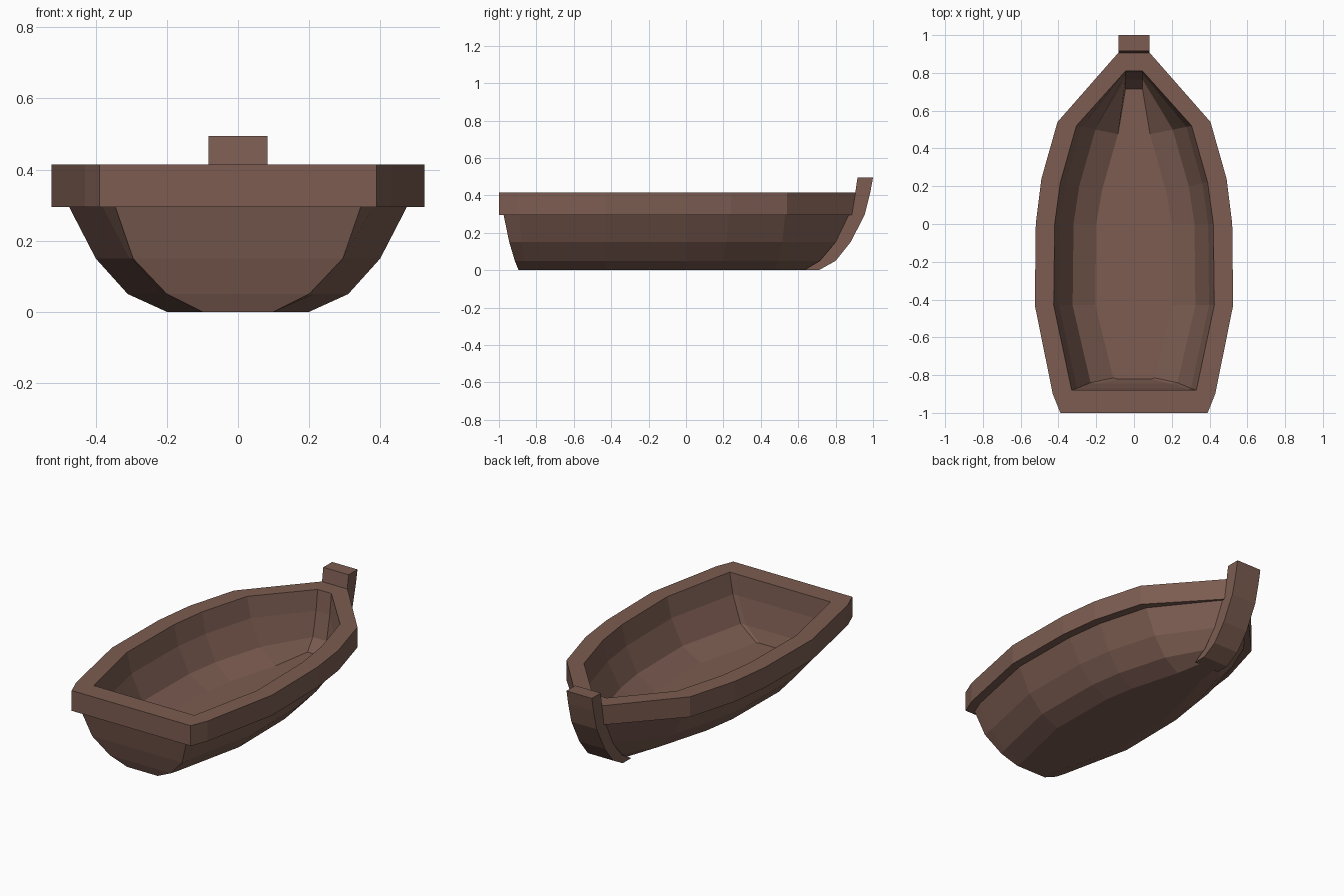
import bpy, bmesh

if "Cube" in bpy.data.objects:
    bpy.data.objects.remove(bpy.data.objects["Cube"])

wood = bpy.data.materials.new("brown_wood")
wood.diffuse_color = (0.2, 0.108, 0.083, 1)
wood.use_nodes = True
wood.node_tree.nodes["Principled BSDF"].inputs["Base Color"].default_value = wood.diffuse_color


def finish(bm, name):
    bmesh.ops.recalc_face_normals(bm, faces=bm.faces)
    mesh = bpy.data.meshes.new(name)
    bm.to_mesh(mesh)
    bm.free()
    mesh.materials.append(wood)
    obj = bpy.data.objects.new(name, mesh)
    bpy.context.collection.objects.link(obj)
    return obj


# Rim outline between the stern quarter and the bow: (y, half width)
QUARTER_W = 0.43
RIM = [(-0.43, 0.525), (0.0, 0.52), (0.24, 0.49), (0.54, 0.405)]

# Hull levels, from the keel up the outside, over the rim and down the inside:
# z, inset from rim, stern y, stern half width, quarter y, bow y, bow half width
LEVELS = [
    (0.0, 0.325, -0.895, 0.10, -0.85, 0.64, 0.05),
    (0.05, 0.215, -0.915, 0.20, -0.865, 0.73, 0.06),
    (0.15, 0.125, -0.945, 0.295, -0.88, 0.81, 0.07),
    (0.295, 0.05, -0.975, 0.345, -0.89, 0.88, 0.075),
    (0.295, 0.0, -1.0, 0.39, -0.90, 0.89, 0.08),
    (0.415, 0.0, -1.0, 0.39, -0.90, 0.91, 0.08),
    (0.415, 0.10, -0.88, 0.29, -0.88, 0.81, 0.045),
    (0.295, 0.128, -0.872, 0.27, -0.87, 0.795, 0.045),
    (0.15, 0.20, -0.845, 0.20, -0.84, 0.765, 0.045),
    (0.08, 0.32, -0.82, 0.09, -0.815, 0.715, 0.045),
]

# Hull with rim and hollow inside
bm = bmesh.new()
rings = []
for z, inset, sy, sw, qy, by, bw in LEVELS:
    half = [(sw, sy), (QUARTER_W - inset, qy)]
    half += [(w - inset, y - (0.2 * inset if y > 0 else 0)) for y, w in RIM]
    half.append((bw, by))
    loop = half + [(-x, y) for x, y in reversed(half)]
    rings.append([bm.verts.new((x, y, z)) for x, y in loop])
n = len(rings[0])
for a, b in zip(rings, rings[1:]):
    for i in range(n):
        j = (i + 1) % n
        bm.faces.new((a[i], a[j], b[j], b[i]))
bm.faces.new(rings[0])
bm.faces.new(rings[-1])
finish(bm, "hull")

# Curved stem post at the bow: z, inner y, outer y
STEM = [(0.0, 0.63, 0.71), (0.05, 0.715, 0.80), (0.15, 0.80, 0.88),
        (0.295, 0.87, 0.955), (0.415, 0.905, 0.985), (0.495, 0.917, 1.0)]
bm = bmesh.new()
rings = []
for z, y0, y1 in STEM:
    rings.append([bm.verts.new((x, y, z)) for x, y in
                  ((-0.083, y0), (0.083, y0), (0.083, y1), (-0.083, y1))])
for a, b in zip(rings, rings[1:]):
    for i in range(4):
        j = (i + 1) % 4
        bm.faces.new((a[i], a[j], b[j], b[i]))
bm.faces.new(rings[0])
bm.faces.new(rings[-1])
finish(bm, "stem_post")
